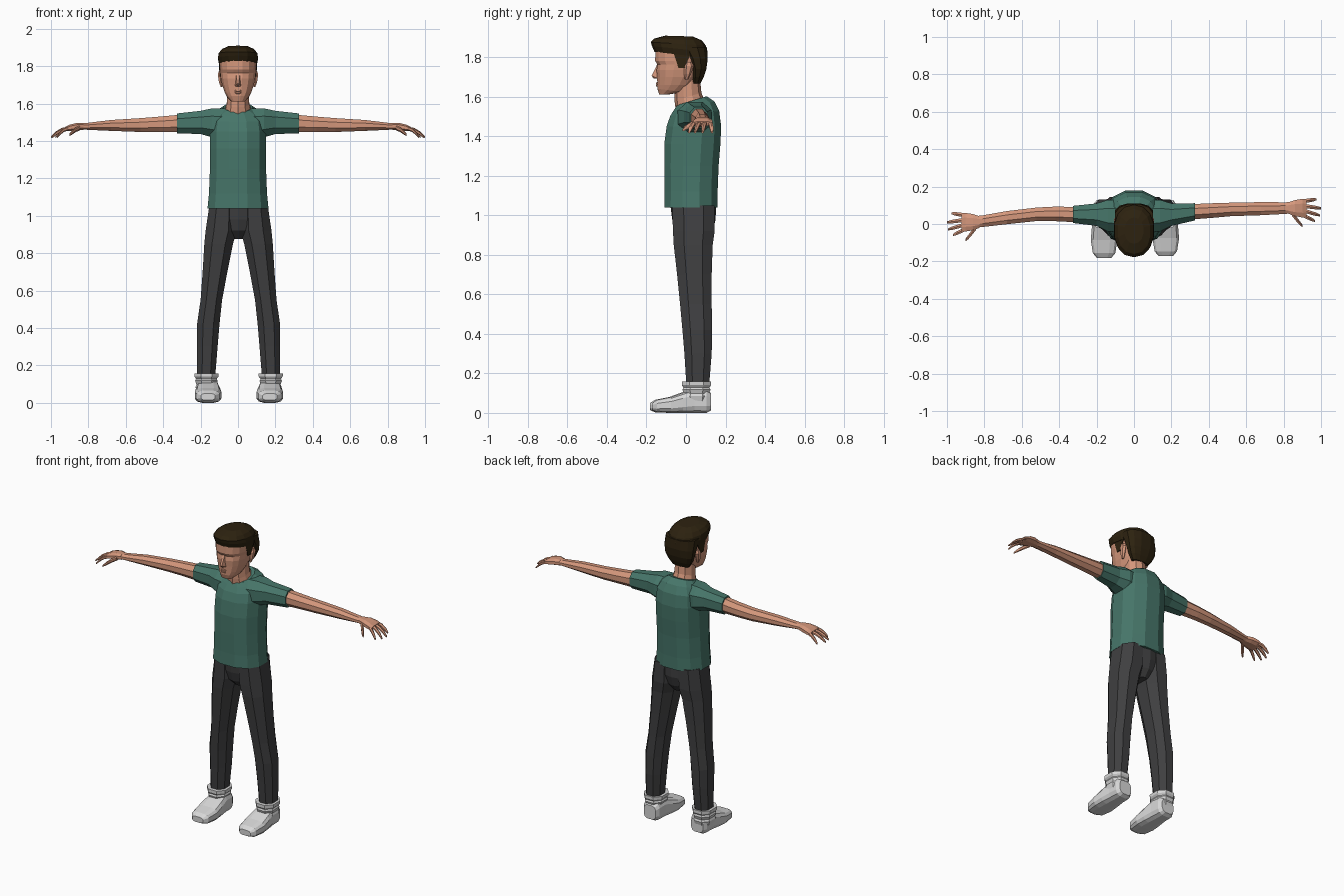
import bpy, bmesh, math
from mathutils import Vector


def material(name, rgb):
    m = bpy.data.materials.new(name)
    m.diffuse_color = (*rgb, 1)
    return m


SKIN = material("skin", (0.66, 0.31, 0.20))
SHIRT = material("green_shirt", (0.062, 0.18, 0.142))
PANTS = material("charcoal_trousers", (0.05, 0.05, 0.052))
SHOE = material("pale_shoe", (0.68, 0.68, 0.68))
HAIR = material("dark_brown_hair", (0.026, 0.016, 0.005))


def loft(name, axis, rings, mat, n=8, e=2.0):
    """Skin rings (t, a0, a1, b0, b1[, tilt]) along an axis; e squares the section."""
    unit = []
    for i in range(n):
        a = 2 * math.pi * (i + 0.5) / n
        c, s = math.cos(a), math.sin(a)
        unit.append((math.copysign(abs(c) ** (2 / e), c), math.copysign(abs(s) ** (2 / e), s)))
    mc, ms = max(u for u, v in unit), max(v for u, v in unit)
    bm = bmesh.new()
    loops = []
    for t, a0, a1, b0, b1, *tilt in rings:
        k = tilt[0] if tilt else 0
        loop = []
        for u, v in unit:
            a = (a0 + a1) / 2 + (a1 - a0) / 2 * u / mc
            db = (b1 - b0) / 2 * v / ms
            b, tt = (b0 + b1) / 2 + db, t + k * db
            co = {"x": (tt, a, b), "y": (a, tt, b), "z": (a, b, tt)}[axis]
            loop.append(bm.verts.new(co))
        loops.append(loop)
    for p, q in zip(loops, loops[1:]):
        for i in range(n):
            j = (i + 1) % n
            bm.faces.new((p[i], p[j], q[j], q[i]))
    bm.faces.new(loops[0])
    bm.faces.new(loops[-1])
    return finish(name, bm, mat)


def finish(name, bm, mat):
    bmesh.ops.recalc_face_normals(bm, faces=bm.faces)
    me = bpy.data.meshes.new(name)
    bm.to_mesh(me)
    bm.free()
    me.materials.append(mat)
    ob = bpy.data.objects.new(name, me)
    bpy.context.collection.objects.link(ob)
    return ob


def hull(name, points, mat):
    bm = bmesh.new()
    for p in points:
        bm.verts.new(p)
    bmesh.ops.convex_hull(bm, input=bm.verts)
    return finish(name, bm, mat)


def sym(z, w, y0, y1, tilt=0):
    return (z, -w, w, y0, y1, tilt)


# Shirt body with a collar that is lower in front
loft("shirt_body", "z", [
    sym(1.04, .163, -.11, .16), sym(1.12, .155, -.108, .16), sym(1.25, .15, -.11, .165),
    sym(1.36, .15, -.11, .174), sym(1.45, .15, -.098, .178), sym(1.515, .142, -.08, .168, .1),
    sym(1.555, .115, -.06, .145, .2), sym(1.58, .078, -.045, .105, .3)], SHIRT, 12, 2.3)

# Trousers: pelvis and crotch
loft("trouser_hips", "z", [
    sym(.875, .035, -.01, .10), sym(.92, .085, -.055, .135), sym(.98, .15, -.07, .15),
    sym(1.06, .155, -.08, .152)], PANTS, 10, 2.3)

for side, s, foot_y in (("left", 1, .004), ("right", -1, -.006)):
    def flip(x0, x1, off=.003):
        return tuple(sorted((s * x0 + off, s * x1 + off)))

    # Trouser leg
    loft(f"trouser_leg_{side}", "z", [
        (z, *flip(i, o), y0, y1) for z, i, o, y0, y1 in (
            (1.05, .01, .157, -.07, .145), (.92, .01, .176, -.066, .145), (.85, .03, .183, -.062, .135),
            (.70, .06, .192, -.045, .13), (.55, .088, .203, -.03, .13), (.42, .102, .222, -.018, .132),
            (.30, .112, .222, -.008, .13), (.14, .125, .221, .002, .117))], PANTS, 8, 2.3)

    # Shoe and ankle cuff
    loft(f"shoe_{side}", "y", [
        (y + foot_y, *flip(.165 - w, .165 + w, .005), z0, z1) for y, w, z0, z1 in (
            (-.176, .038, .014, .05), (-.15, .060, .003, .066), (-.08, .071, 0, .08),
            (-.02, .066, 0, .102), (.04, .058, 0, .125), (.10, .055, 0, .12),
            (.122, .042, .012, .10))], SHOE, 12, 3.2)
    loft(f"shoe_cuff_{side}", "z", [
        (z, *flip(.172 - w, .172 + w), .053 - d, .053 + d) for z, w, d in (
            (.06, .052, .062), (.085, .058, .069), (.098, .053, .064), (.118, .060, .071),
            (.128, .055, .066), (.140, .064, .074), (.158, .065, .074))], SHOE, 8, 2.3)

    # Sleeve
    loft(f"sleeve_{side}", "x", [
        (s * x, y - r, y + r, z - h, z + h) for x, y, r, z, h in (
            (.07, .04, .085, 1.49, .083), (.14, .045, .084, 1.497, .077),
            (.20, .05, .060, 1.499, .062), (.325, .058 + s * .007, .046, 1.494, .053))],
        SHIRT, 8, 2.3)

    # Forearm, with a slight turn of the whole pose
    ys = (.065, .072, .078, .082, .085, .088) if s > 0 else (.05, .054, .052, .034, .015, .012)
    loft(f"arm_{side}", "x", [
        (s * x, y - r, y + r, z - h, z + h) for y, (x, r, z, h) in zip(ys, (
            (.30, .041, 1.494, .047), (.42, .039, 1.489, .041), (.52, .036, 1.485, .037),
            (.68, .035, 1.483, .029), (.81, .031, 1.478, .018), (.85, .030, 1.478, .018)))],
        SKIN, 8)

    # Hand: palm, four fingers and thumb
    dy = 0 if s > 0 else -.075
    loft(f"palm_{side}", "x", [
        (s * x, y0 + dy, y1 + dy, z - h, z + h) for x, y0, y1, z, h in (
            (.825, .055, .116, 1.478, .018), (.86, .042, .128, 1.477, .020),
            (.90, .035, .134, 1.470, .017), (.923, .036, .132, 1.464, .011))], SKIN, 8, 2.5)

    def digit(name, path, r):
        loft(name, "x", [
            (s * x, y + dy - r * f, y + dy + r * f, z - r * f, z + r * f)
            for (x, y, z), f in zip(path, (1, 1, .9, .5))], SKIN, 6)

    for k, (y0, y1, tip) in enumerate(((.122, .132, .975), (.097, .084, 1.0),
                                       (.072, .046, .994), (.046, .016, .968))):
        span = tip - .905
        digit(f"finger_{k + 1}_{side}", [
            (.905, y0, 1.467), (.905 + .4 * span, y0 + .4 * (y1 - y0), 1.459),
            (.905 + .75 * span, y0 + .75 * (y1 - y0), 1.440), (tip, y1, 1.420)], .0105)
    digit(f"thumb_{side}", [(.845, .055, 1.470), (.868, .027, 1.460),
                            (.885, .006, 1.447), (.902, -.012, 1.432)], .013)

    # Ear and sideburn
    loft(f"ear_{side}", "z", [
        (z, *flip(.082, o, 0), y0, y1) for z, o, y0, y1 in (
            (1.688, .092, -.006, .012), (1.715, .102, -.01, .026),
            (1.755, .108, -.01, .040), (1.775, .102, 0, .03))], SKIN, 6)
    hull(f"sideburn_{side}", [(s * x, y, z) for x in (.07, .0985) for y, z in (
        (-.065, 1.83), (.03, 1.83), (-.038, 1.745), (-.008, 1.745))], HAIR)

# Neck
loft("neck", "z", [sym(1.54, .075, -.05, .10, .3), sym(1.60, .060, -.058, .078, .3),
                   sym(1.70, .058, -.06, .07)], SKIN, 10)

# Head, from chin to crown
loft("head", "z", [
    sym(1.612, .036, -.136, -.085), sym(1.632, .056, -.145, -.01, -.12),
    sym(1.66, .071, -.145, .035), sym(1.70, .085, -.146, .065), sym(1.735, .092, -.149, .08),
    sym(1.762, .095, -.144, .09), sym(1.782, .097, -.156, .095), sym(1.83, .098, -.155, .098),
    sym(1.875, .085, -.13, .08)], SKIN, 16, 2.3)

# Nose and lips
hull("nose", [(-.008, -.142, 1.772), (.008, -.142, 1.772), (-.006, -.174, 1.706),
              (.006, -.174, 1.706), (-.018, -.14, 1.692), (.018, -.14, 1.692),
              (0, -.164, 1.692)], SKIN)
for name, z in (("upper_lip", 1.668), ("lower_lip", 1.657)):
    hull(name, [(x, y, z + h) for x, y, h in (
        (-.028, -.136, 0), (.028, -.136, 0), (-.012, -.152, .004), (.012, -.152, .004),
        (-.012, -.152, -.004), (.012, -.152, -.004), (0, -.136, .008), (0, -.136, -.008))], SKIN)

# Hair: swept top, and back down to the nape
loft("hair_top", "z", [
    sym(1.812, .101, -.160, .106, -.12), sym(1.842, .107, -.172, .109, -.1),
    sym(1.868, .103, -.178, .100, -.06), sym(1.89, .086, -.160, .08, -.04),
    sym(1.907, .050, -.105, .035, -.03)], HAIR, 14, 2.2)
loft("hair_back", "z", [
    sym(1.668, .058, .03, .074), sym(1.70, .080, .026, .090), sym(1.74, .096, .022, .103),
    sym(1.79, .102, .0, .110), sym(1.85, .102, -.04, .106)], HAIR, 12, 2.4)
